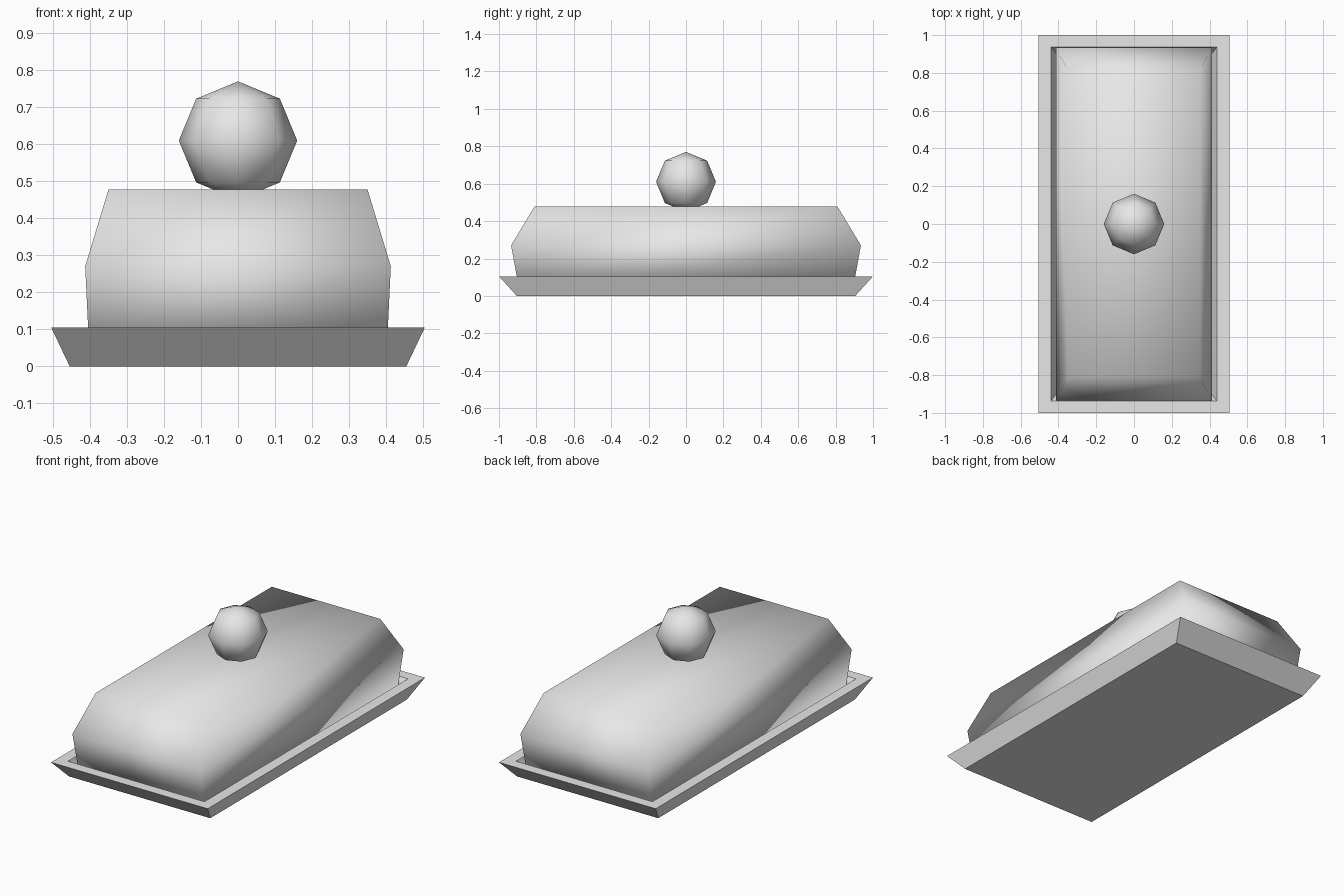
import bpy
import bmesh

cube = bpy.data.objects.get("Cube")
if cube:
    bpy.data.objects.remove(cube, do_unlink=True)

# One plain grey for everything
grey = bpy.data.materials.new("light_grey")
grey.use_nodes = True
grey.diffuse_color = (0.8, 0.8, 0.8, 1)
for node in grey.node_tree.nodes:
    if node.type == "BSDF_PRINCIPLED":
        node.inputs["Base Color"].default_value = (0.8, 0.8, 0.8, 1)


def rectangular_loft(name, rings, smooth):
    """Join rectangles (half width, half length, height) and cap both ends."""
    bm = bmesh.new()
    loops = [[bm.verts.new((sx * w, sy * d, z))
              for sx, sy in ((-1, -1), (1, -1), (1, 1), (-1, 1))]
             for w, d, z in rings]
    for a, b in zip(loops, loops[1:]):
        for i in range(4):
            j = (i + 1) % 4
            bm.faces.new((a[i], a[j], b[j], b[i]))
    bm.faces.new(loops[0][::-1])
    bm.faces.new(loops[-1])
    bmesh.ops.recalc_face_normals(bm, faces=bm.faces)
    for face in bm.faces:
        face.smooth = smooth
    mesh = bpy.data.meshes.new(name)
    bm.to_mesh(mesh)
    bm.free()
    mesh.materials.append(grey)
    obj = bpy.data.objects.new(name, mesh)
    bpy.context.collection.objects.link(obj)
    return obj


# Tray: flared outside, flat rim, sunken floor
rectangular_loft("tray", [
    (0.455, 0.905, 0.0),
    (0.505, 1.0, 0.105),
    (0.44, 0.937, 0.105),
    (0.41, 0.9, 0.035),
], smooth=False)

# Lid: hollow, bulging cover, from the inner ceiling out to the top
rectangular_loft("lid", [
    (0.31, 0.76, 0.44),
    (0.375, 0.88, 0.26),
    (0.37, 0.855, 0.04),
    (0.402, 0.893, 0.04),
    (0.413, 0.935, 0.27),
    (0.35, 0.81, 0.478),
], smooth=True)

# Knob: coarse ball sunk slightly into the lid
bpy.ops.mesh.primitive_uv_sphere_add(segments=8, ring_count=4, radius=0.16,
                                     location=(0, 0, 0.61))
knob = bpy.context.object
knob.name = "knob"
knob.data.materials.append(grey)
bpy.ops.object.shade_smooth()
